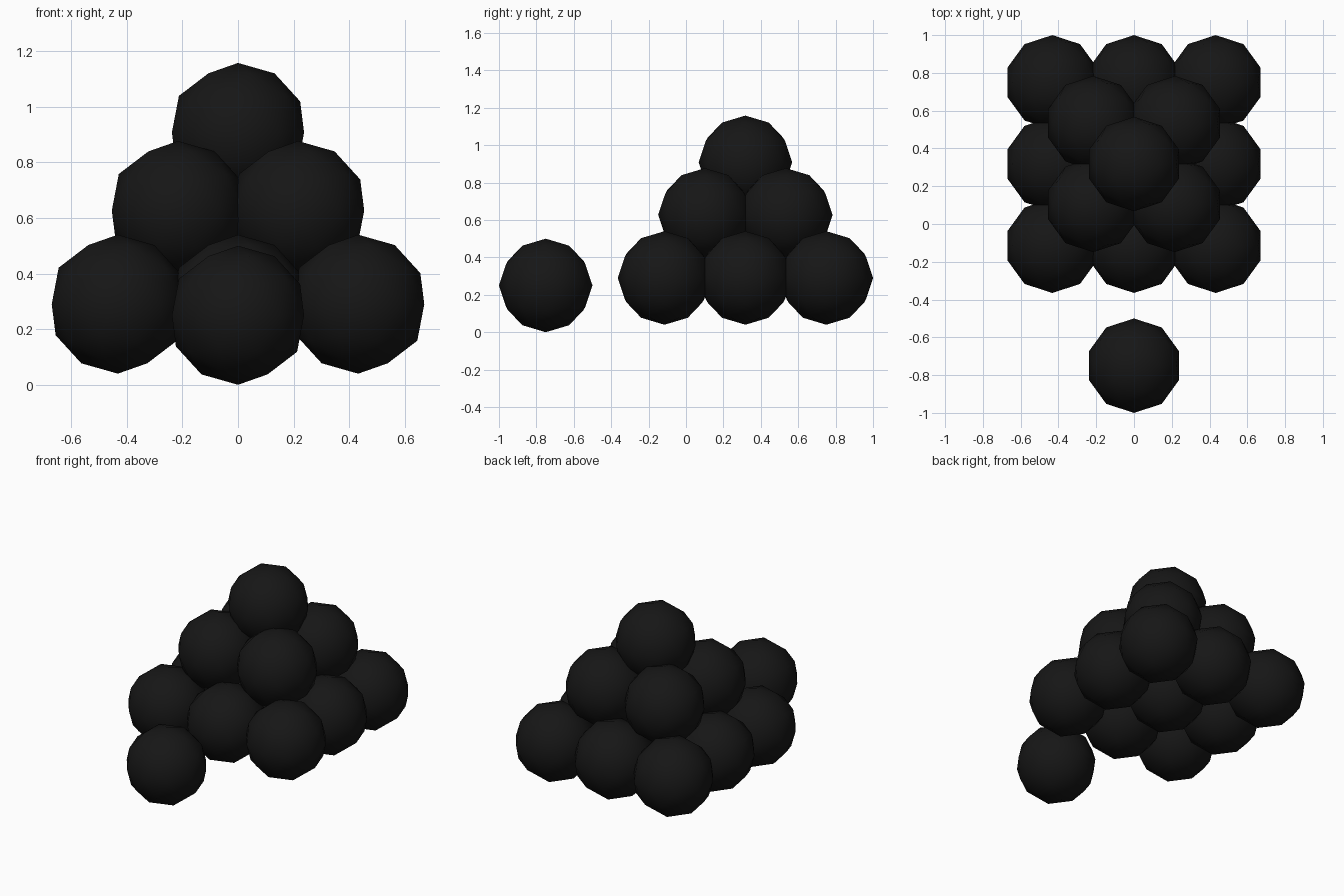
import bpy

if "Cube" in bpy.data.objects:
    bpy.data.objects.remove(bpy.data.objects["Cube"])

RADIUS = 0.25
PITCH = 0.4325
PILE_Y = 0.3175

iron = bpy.data.materials.new("black_iron")
iron.diffuse_color = (0.008, 0.008, 0.008, 1)
iron.use_nodes = True
iron.node_tree.nodes["Principled BSDF"].inputs["Base Color"].default_value = iron.diffuse_color


def ball(name, x, y, z):
    bpy.ops.mesh.primitive_ico_sphere_add(subdivisions=2, radius=RADIUS, location=(x, y, z))
    ob = bpy.context.object
    ob.name = name
    ob.data.materials.append(iron)
    bpy.ops.object.shade_smooth()


# Square pyramid of balls: 3x3, 2x2, then one on top
for count, z, layer in ((3, 0.29, "bottom"), (2, 0.627, "middle"), (1, 0.908, "top")):
    offset = (count - 1) / 2
    for i in range(count):
        for j in range(count):
            ball(f"{layer}_ball_{i}_{j}", (i - offset) * PITCH, PILE_Y + (j - offset) * PITCH, z)

# Loose ball lying in front of the pile
ball("loose_ball", 0, -0.75, 0.25)
